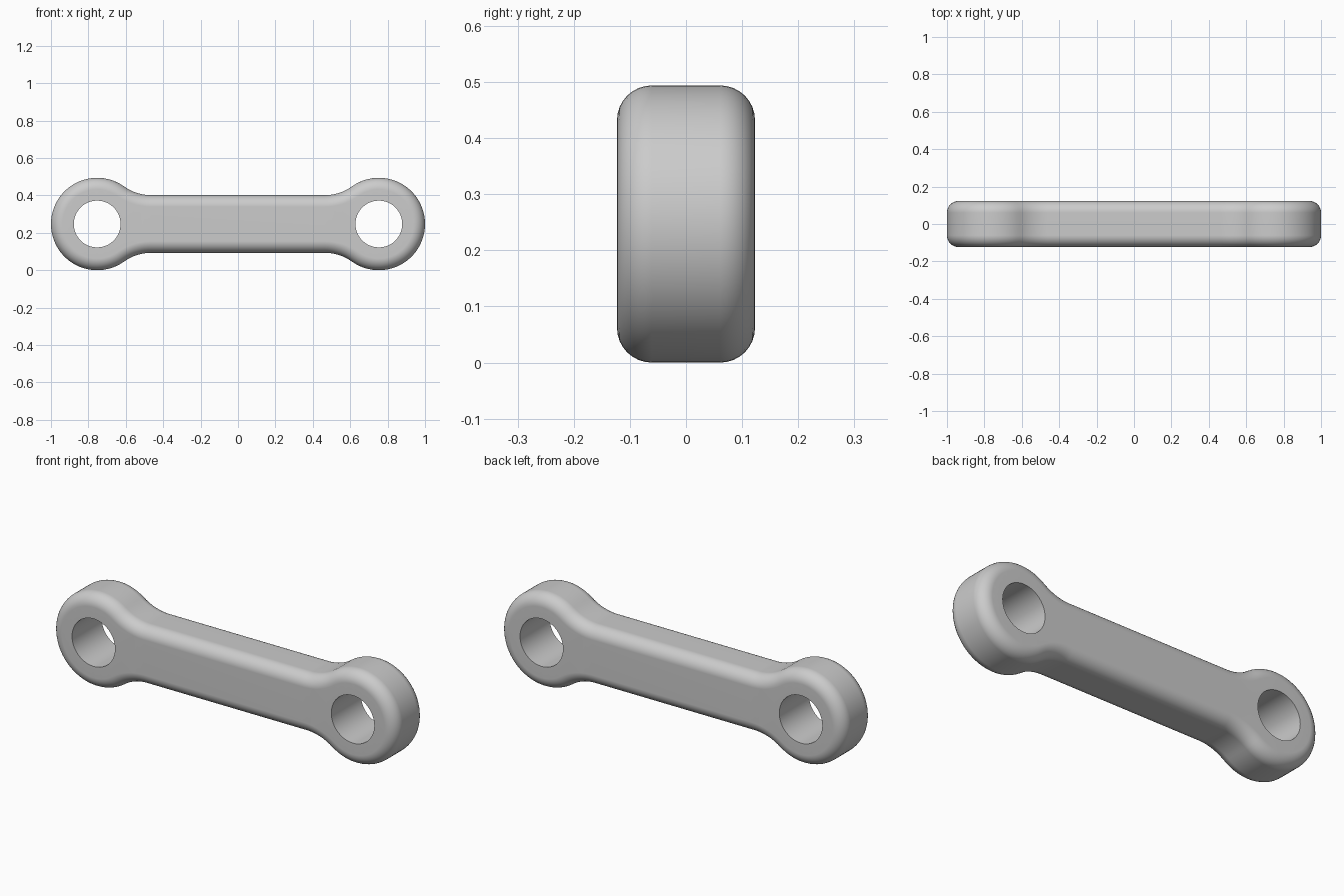
import bpy, bmesh
from math import cos, sin, pi, atan2, sqrt

if "Cube" in bpy.data.objects:
    bpy.data.objects.remove(bpy.data.objects["Cube"], do_unlink=True)

END_X, END_R, HOLE_R = 0.753, 0.247, 0.125
BAR_H, FILLET, HALF_Y, ROUND = 0.154, 0.25, 0.123, 0.062
MID_Z = END_R
FILLET_DX = sqrt((END_R + FILLET) ** 2 - (BAR_H + FILLET) ** 2)
JOIN = atan2(BAR_H + FILLET, -FILLET_DX)   # angle where fillet meets the eye


def arc(cx, cz, r, a0, a1, n):
    return [(cx + r * cos(a0 + (a1 - a0) * i / n),
             cz + r * sin(a0 + (a1 - a0) * i / n)) for i in range(n + 1)]


def outline(inset):
    """Link outline moved inward; arcs keep their centres."""
    eye = arc(END_X, 0, END_R - inset, -JOIN, JOIN, 48)
    fx, fz = END_X - FILLET_DX, BAR_H + FILLET
    upper = arc(fx, fz, FILLET + inset, JOIN - pi, -pi / 2, 10)[1:]
    lower = [(x, -z) for x, z in reversed(upper)]
    half = lower + eye + upper
    return half + [(-x, -z) for x, z in half]


def ring(bm, pts, y):
    return [bm.verts.new((x, y, z + MID_Z)) for x, z in pts]


def bridge(bm, a, b):
    n = len(a)
    for i in range(n):
        bm.faces.new((a[i], a[(i + 1) % n], b[(i + 1) % n], b[i]))


def loop_edges(bm, loop):
    return [bm.edges.get((loop[i - 1], loop[i])) for i in range(len(loop))]


bm = bmesh.new()

# Rounded outer wall, front to back
steps = 8
quarter = [(ROUND * (1 - sin(i * pi / 2 / steps)),
            HALF_Y - ROUND * (1 - cos(i * pi / 2 / steps))) for i in range(steps + 1)]
section = [(d, -y) for d, y in quarter] + [(d, y) for d, y in reversed(quarter)]
rings = [ring(bm, outline(d), y) for d, y in section]
for a, b in zip(rings, rings[1:]):
    bridge(bm, a, b)

# Bores through both eyes
front, back = [rings[0]], [rings[-1]]
for side in (-1, 1):
    circle = arc(side * END_X, 0, HOLE_R, 0, 2 * pi, 48)[:-1]
    f, b = ring(bm, circle, -HALF_Y), ring(bm, circle, HALF_Y)
    bridge(bm, f, b)
    front.append(f)
    back.append(b)

# Flat front and back faces around the bores
for loops in (front, back):
    edges = [e for loop in loops for e in loop_edges(bm, loop)]
    bmesh.ops.triangle_fill(bm, edges=edges, use_beauty=True)
bmesh.ops.recalc_face_normals(bm, faces=bm.faces)

mesh = bpy.data.meshes.new("connecting_link")
bm.to_mesh(mesh)
bm.free()
link = bpy.data.objects.new("connecting_link", mesh)
bpy.context.collection.objects.link(link)

# Plain grey material
grey = bpy.data.materials.new("plain_grey")
grey.use_nodes = True
grey.diffuse_color = (0.6, 0.6, 0.6, 1)
grey.node_tree.nodes["Principled BSDF"].inputs["Base Color"].default_value = (0.6, 0.6, 0.6, 1)
mesh.materials.append(grey)

# Smooth rounding, crisp bore edges
bpy.ops.object.select_all(action='DESELECT')
link.select_set(True)
bpy.context.view_layer.objects.active = link
bpy.ops.object.shade_smooth_by_angle(angle=pi / 6)
weighted = link.modifiers.new("flat_face_normals", 'WEIGHTED_NORMAL')
weighted.keep_sharp = True
